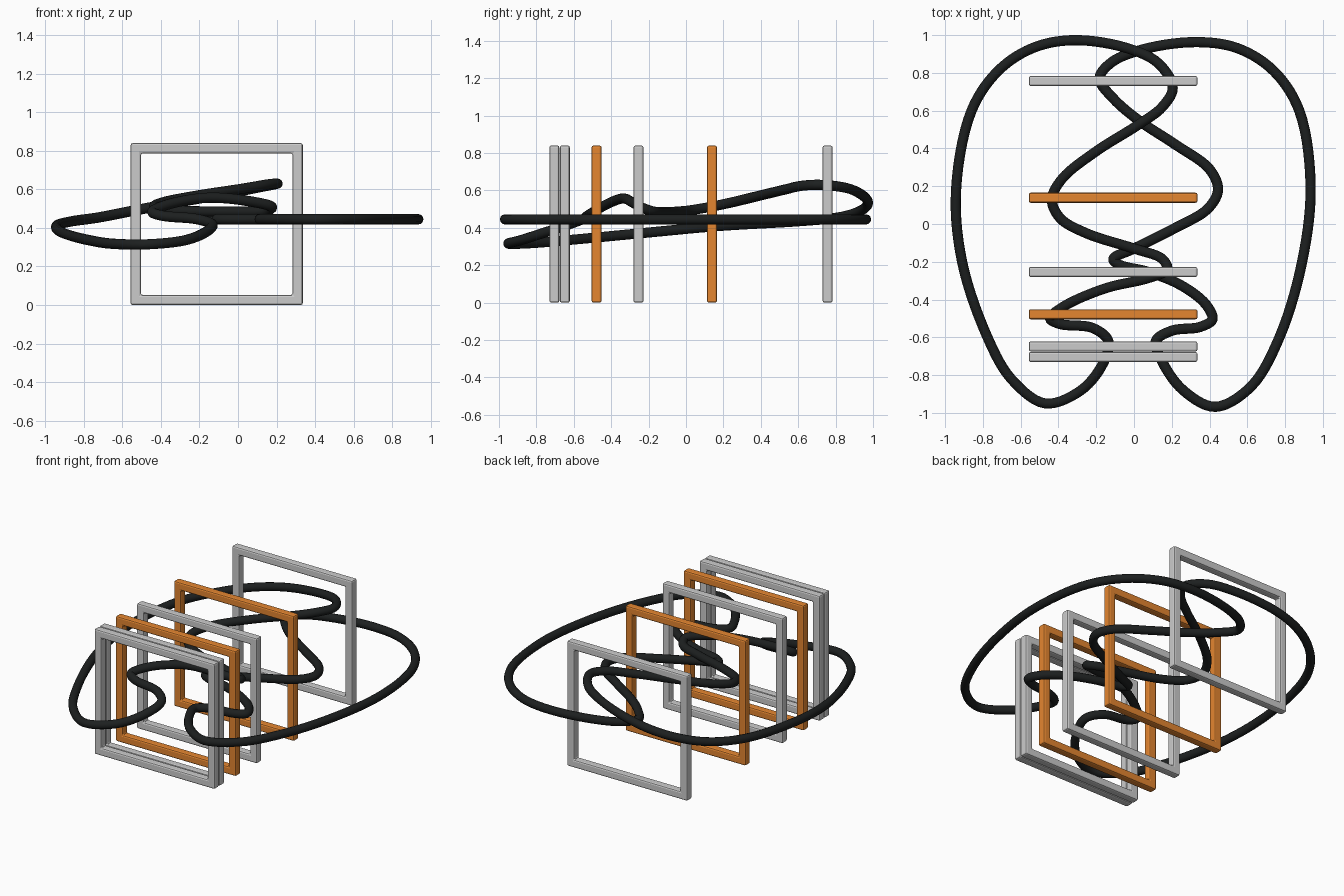
import bpy, bmesh
from mathutils import Vector

if "Cube" in bpy.data.objects:
    bpy.data.objects.remove(bpy.data.objects["Cube"])


def material(name, color):
    m = bpy.data.materials.new(name)
    m.diffuse_color = color
    m.use_nodes = True
    m.node_tree.nodes["Principled BSDF"].inputs["Base Color"].default_value = m.diffuse_color
    return m


dark = material("rope_black", (0.012, 0.014, 0.014, 1))
orange = material("frame_orange", (0.78, 0.24, 0.03, 1))
pale = material("frame_pale", (0.72, 0.74, 0.73, 0.85))


def catmull(pts, steps=7):
    out, n = [], len(pts)
    for i in range(n):
        a, b, c, d = (Vector(pts[(i + k) % n]) for k in (-1, 0, 1, 2))
        # centripetal parametrisation copes with uneven spacing
        t1 = max((b - a).length ** 0.5, 1e-4)
        t2 = t1 + max((c - b).length ** 0.5, 1e-4)
        t3 = t2 + max((d - c).length ** 0.5, 1e-4)
        for s in range(steps):
            t = t1 + (t2 - t1) * s / steps
            p = a.lerp(b, t / t1)
            q = b.lerp(c, (t - t1) / (t2 - t1))
            r = c.lerp(d, (t - t2) / (t3 - t2))
            u = p.lerp(q, t / t2)
            v = q.lerp(r, (t - t1) / (t3 - t1))
            out.append(u.lerp(v, (t - t1) / (t2 - t1)))
    return out


def rope(name, pts, radius=0.027):
    cu = bpy.data.curves.new(name, 'CURVE')
    cu.dimensions = '3D'
    cu.bevel_depth = radius
    cu.bevel_resolution = 4
    path = catmull(pts)
    sp = cu.splines.new('POLY')
    sp.points.add(len(path) - 1)
    for p, co in zip(sp.points, path):
        p.co = (*co, 1)
    sp.use_cyclic_u = True
    cu.materials.append(dark)
    ob = bpy.data.objects.new(name, cu)
    bpy.context.collection.objects.link(ob)
    bpy.ops.object.select_all(action='DESELECT')
    ob.select_set(True)
    bpy.context.view_layer.objects.active = ob
    bpy.ops.object.convert(target='MESH')
    bpy.ops.object.shade_smooth()


def frame(name, y, mat, x0=-0.557, x1=0.336, z0=0.0, z1=0.84, w=0.053):
    # square bar swept round a rectangle
    bm = bmesh.new()
    rings = []
    for x, z, sx, sz in ((x0, z0, 1, 1), (x1, z0, -1, 1), (x1, z1, -1, -1), (x0, z1, 1, -1)):
        rings.append([bm.verts.new((x + sx * i * w, y + j * w / 2, z + sz * i * w))
                      for i, j in ((0, -1), (1, -1), (1, 1), (0, 1))])
    for k in range(4):
        a, b = rings[k], rings[(k + 1) % 4]
        for j in range(4):
            bm.faces.new((a[j], b[j], b[(j + 1) % 4], a[(j + 1) % 4]))
    bmesh.ops.recalc_face_normals(bm, faces=bm.faces)
    me = bpy.data.meshes.new(name)
    bm.to_mesh(me)
    bm.free()
    me.materials.append(mat)
    ob = bpy.data.objects.new(name, me)
    bpy.context.collection.objects.link(ob)
    bev = ob.modifiers.new("soft_edges", 'BEVEL')
    bev.width = 0.01
    bev.segments = 2


# left rope, weaving over the right one: x, y, z
rope("left_rope", [
    (-0.33, 0.973, 0.53), (-0.05, 0.935, 0.58), (0.13, 0.85, 0.615), (0.205, 0.72, 0.63),
    (0.15, 0.62, 0.625), (0.03, 0.53, 0.605), (-0.2, 0.385, 0.57), (-0.38, 0.24, 0.535),
    (-0.435, 0.13, 0.512), (-0.39, 0.03, 0.495), (-0.25, -0.05, 0.487), (0.0, -0.13, 0.485),
    (0.15, -0.185, 0.49), (0.175, -0.24, 0.51), (0.08, -0.285, 0.535), (-0.15, -0.34, 0.557),
    (-0.37, -0.435, 0.52), (-0.445, -0.5, 0.482), (-0.39, -0.53, 0.463), (-0.22, -0.55, 0.447),
    (-0.135, -0.62, 0.42), (-0.165, -0.74, 0.38), (-0.28, -0.88, 0.335), (-0.47, -0.95, 0.315),
    (-0.65, -0.82, 0.318), (-0.78, -0.59, 0.338), (-0.91, -0.2, 0.375), (-0.942, 0.18, 0.41),
    (-0.86, 0.6, 0.435), (-0.72, 0.81, 0.455), (-0.54, 0.93, 0.49)])

# right rope, flat
rope("right_rope", [(x, y, 0.445) for x, y in (
    (0.33, 0.963), (0.05, 0.925), (-0.12, 0.855), (-0.183, 0.77), (-0.11, 0.665), (0.03, 0.545),
    (0.22, 0.42), (0.4, 0.29), (0.445, 0.18), (0.39, 0.08), (0.22, -0.02), (0.0, -0.13),
    (-0.11, -0.185), (-0.08, -0.215), (0.08, -0.255), (0.25, -0.325), (0.38, -0.425),
    (0.415, -0.505), (0.35, -0.545), (0.2, -0.565), (0.115, -0.62), (0.15, -0.73), (0.26, -0.88),
    (0.43, -0.968), (0.62, -0.86), (0.77, -0.6), (0.89, -0.2), (0.935, 0.2), (0.875, 0.6),
    (0.74, 0.81), (0.55, 0.93))])

# row of square frames
for i, (y, mat) in enumerate(((-0.704, pale), (-0.648, pale), (-0.478, orange),
                              (-0.254, pale), (0.139, orange), (0.757, pale))):
    frame(f"square_frame_{i + 1}", y, mat)
